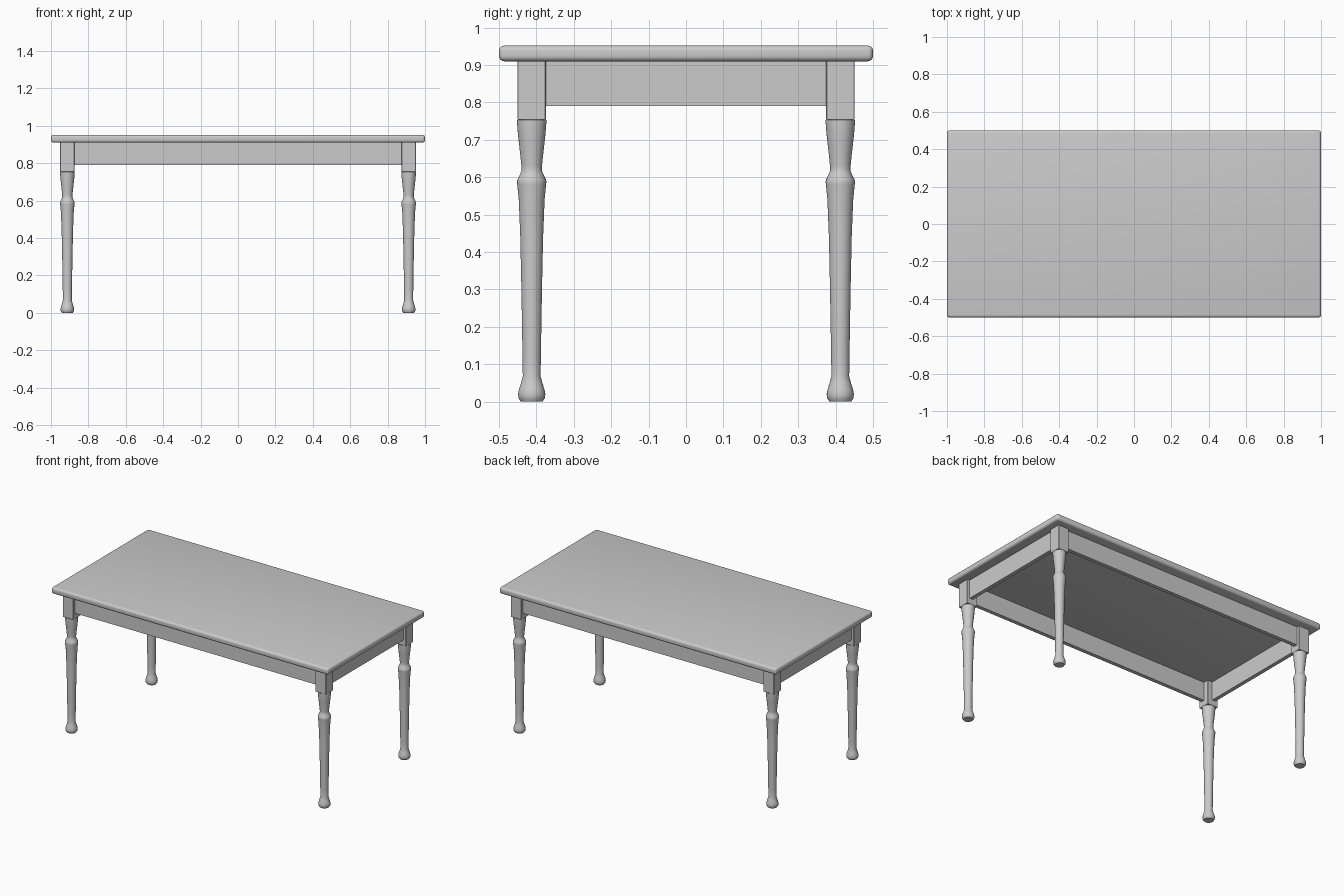
import bpy, bmesh, math
from mathutils import Matrix, Vector

if "Cube" in bpy.data.objects:
    bpy.data.objects.remove(bpy.data.objects["Cube"])


def finish(bm, name, angle=35):
    bmesh.ops.recalc_face_normals(bm, faces=bm.faces)
    me = bpy.data.meshes.new(name)
    bm.to_mesh(me)
    bm.free()
    ob = bpy.data.objects.new(name, me)
    bpy.context.collection.objects.link(ob)
    bpy.ops.object.select_all(action='DESELECT')
    ob.select_set(True)
    bpy.context.view_layer.objects.active = ob
    bpy.ops.object.shade_smooth_by_angle(angle=math.radians(angle))
    return ob


def box(name, lo, hi, bevel=0.0, segments=1):
    lo, hi = Vector(lo), Vector(hi)
    bm = bmesh.new()
    bmesh.ops.create_cube(bm, size=1, matrix=Matrix.Translation((lo + hi) / 2)
                          @ Matrix.Diagonal((*(hi - lo), 1)))
    if bevel:
        bmesh.ops.bevel(bm, geom=bm.edges[:], offset=bevel, segments=segments,
                        profile=0.5, affect='EDGES')
    return finish(bm, name)


def turned(name, profile, x, y, sides=32):
    bm = bmesh.new()
    rings = [[bm.verts.new((x + r * math.cos(2 * math.pi * i / sides),
                            y + r * math.sin(2 * math.pi * i / sides), z))
              for i in range(sides)] for r, z in profile]
    for a, b in zip(rings, rings[1:]):
        for i in range(sides):
            j = (i + 1) % sides
            bm.faces.new((a[i], a[j], b[j], b[i]))
    bm.faces.new(rings[0][::-1])
    bm.faces.new(rings[-1])
    return finish(bm, name, 50)


# Table top with rounded edges
box("table_top", (-1, -0.5, 0.91), (1, 0.5, 0.952), 0.014, 4)

# Legs: square block above a turned post
LX, LY, H = 0.9125, 0.4125, 0.038
PROFILE = [(0.029, 0), (0.035, 0.009), (0.0365, 0.02), (0.034, 0.033),
           (0.0285, 0.05), (0.0238, 0.068), (0.0245, 0.12), (0.0275, 0.3),
           (0.0305, 0.44), (0.0345, 0.54), (0.0385, 0.58), (0.0393, 0.588),
           (0.0375, 0.595), (0.030, 0.61), (0.0272, 0.618), (0.0275, 0.63),
           (0.030, 0.655), (0.034, 0.69), (0.037, 0.718), (0.0393, 0.747),
           (0.0393, 0.753)]
for sy, end in ((-1, "front"), (1, "back")):
    for sx, side in ((-1, "left"), (1, "right")):
        x, y = sx * LX, sy * LY
        box(f"{end}_{side}_leg_block", (x - H, y - H, 0.753),
            (x + H, y + H, 0.912), 0.002)
        turned(f"{end}_{side}_leg", PROFILE, x, y)

# Apron boards between the leg blocks
T, Z0, Z1 = 0.0125, 0.79, 0.912
for s, a, b in ((-1, "front", "left"), (1, "back", "right")):
    y, x = s * (LY + 0.008), s * (LX + 0.008)
    box(f"{a}_apron", (-LX + 0.02, y - T, Z0), (LX - 0.02, y + T, Z1))
    box(f"{b}_apron", (x - T, -LY + 0.02, Z0), (x + T, LY - 0.02, Z1))
